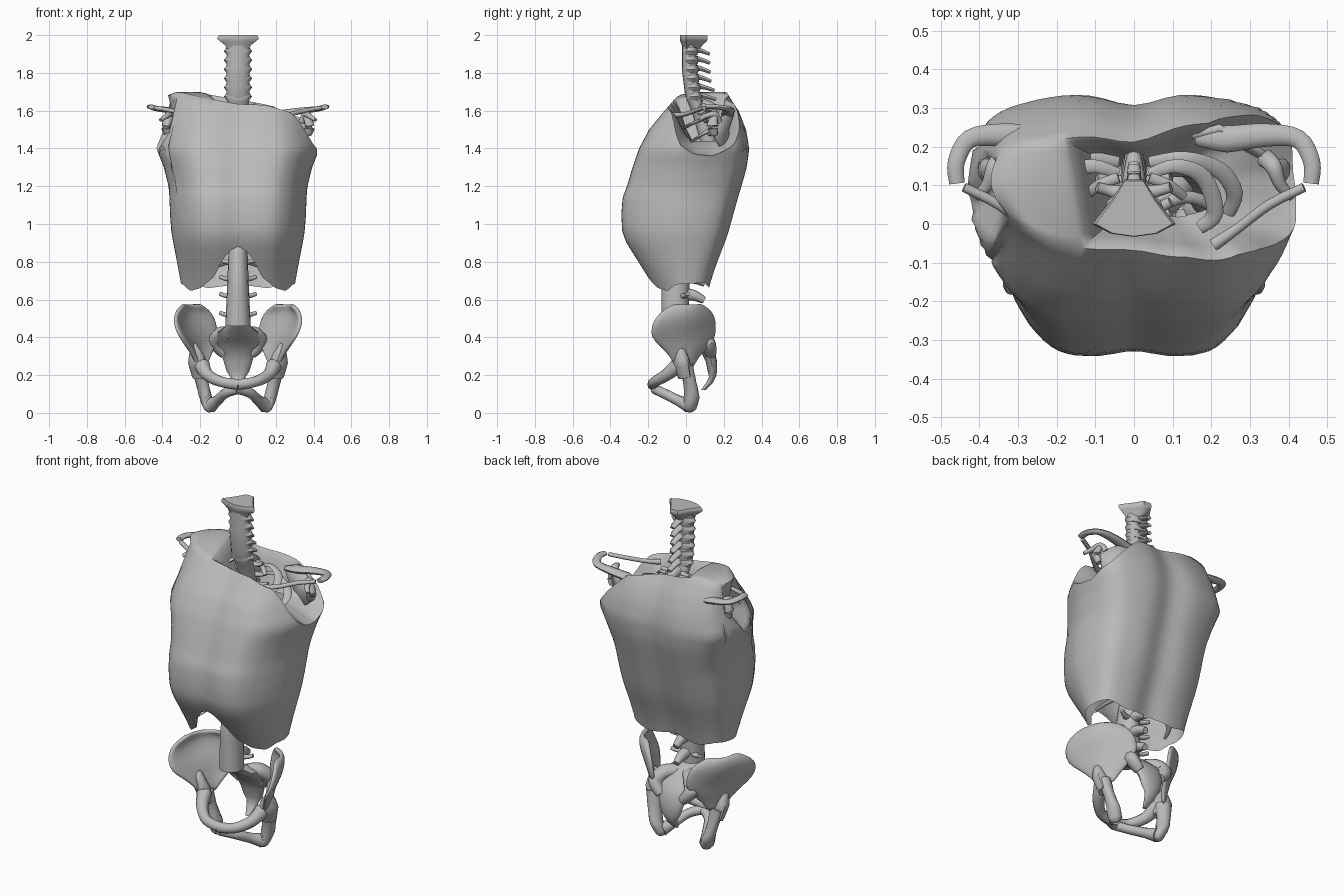
import bpy, bmesh, math
from mathutils import Vector

mat = bpy.data.materials.new("bone_grey")
mat.diffuse_color = (0.5, 0.5, 0.5, 1)


def lerp_table(table, v):
    """Linear lookup in rows of (key, value, ...)."""
    if v <= table[0][0]:
        return table[0][1:]
    for a, b in zip(table, table[1:]):
        if v <= b[0]:
            t = (v - a[0]) / (b[0] - a[0])
            return [p + (q - p) * t for p, q in zip(a[1:], b[1:])]
    return table[-1][1:]


def make(name, verts, faces, angle=45):
    me = bpy.data.meshes.new(name)
    me.from_pydata([tuple(v) for v in verts], [], faces)
    bm = bmesh.new()
    bm.from_mesh(me)
    bmesh.ops.recalc_face_normals(bm, faces=bm.faces)
    bm.to_mesh(me)
    bm.free()
    ob = bpy.data.objects.new(name, me)
    bpy.context.collection.objects.link(ob)
    me.materials.append(mat)
    bpy.ops.object.select_all(action='DESELECT')
    ob.select_set(True)
    bpy.context.view_layer.objects.active = ob
    bpy.ops.object.shade_smooth_by_angle(angle=math.radians(angle))
    return ob


def skin(name, rings, angle=45):
    """Closed rings joined into a capped solid."""
    n = len(rings[0])
    verts = [p for r in rings for p in r]
    faces = [(i * n + j, i * n + (j + 1) % n, (i + 1) * n + (j + 1) % n, (i + 1) * n + j)
             for i in range(len(rings) - 1) for j in range(n)]
    faces += [tuple(range(n)), tuple(range(len(verts) - n, len(verts)))]
    return make(name, verts, faces, angle)


def loft(name, sections, n=16):
    """Horizontal ellipses: (z, y, rx, ry)."""
    return skin(name, [[(rx * math.cos(2 * math.pi * k / n), y + ry * math.sin(2 * math.pi * k / n), z)
                        for k in range(n)] for z, y, rx, ry in sections])


def tube(name, pts, radii, flat=1.0, side=1, n=10, steps=4):
    """Smooth tapered rod through points; flat squashes its height."""
    P = [Vector((p[0] * side, p[1], p[2])) for p in pts]
    path = []
    for i in range(len(P) - 1):
        a, b, c, d = P[max(i - 1, 0)], P[i], P[i + 1], P[min(i + 2, len(P) - 1)]
        for k in range(steps + (i == len(P) - 2)):
            t = k / steps
            q = 0.5 * (2 * b + (c - a) * t + (2 * a - 5 * b + 4 * c - d) * t * t
                       + (3 * b - a - 3 * c + d) * t ** 3)
            path.append((q, radii[i] + (radii[i + 1] - radii[i]) * t))
    rings = []
    for i, (q, r) in enumerate(path):
        tan = path[min(i + 1, len(path) - 1)][0] - path[max(i - 1, 0)][0]
        rot = tan.to_track_quat('Z', 'Y')
        rings.append([q + rot @ Vector((r * math.cos(2 * math.pi * k / n),
                                        r * flat * math.sin(2 * math.pi * k / n), 0)) for k in range(n)])
    return skin(name, rings)


# Torso shell: rows of (z, half width, front y, back y)
BODY = [(0.62, .295, -.15, .12), (0.66, .30, -.17, .13), (0.72, .31, -.205, .147), (0.8, .325, -.255, .175),
        (0.9, .345, -.318, .215), (0.96, .355, -.34, .235), (1.05, .362, -.345, .26), (1.14, .365, -.338, .285),
        (1.2, .37, -.315, .303), (1.3, .395, -.285, .33), (1.4, .435, -.25, .342), (1.5, .405, -.197, .325),
        (1.6, .385, -.115, .285), (1.65, .38, -.07, .25), (1.71, .37, -.03, .215)]
# Cross-section by angle from the front centre: (angle, width share, depth share)
SECTION = [(0, 0, -1), (20, .30, -1), (36, .54, -.97), (46, .68, -.84), (58, .81, -.62), (72, .92, -.34), (90, 1, 0),
           (105, .985, .36), (120, .93, .64), (135, .82, .83), (152, .58, .94), (168, .28, 1), (180, 0, 1)]
# Lower and upper rims by angle from the front centre
LOW = [(0, .88), (8, .86), (18, .80), (27, .72), (45, .66), (62, .645), (80, .68), (130, .69), (155, .66), (180, .68)]
RIM = [(-180, 1.66), (-150, 1.70), (-125, 1.68), (-116, 1.67), (-112, 1.52), (-90, 1.36), (-68, 1.48),
       (-64, 1.67), (-50, 1.69), (-24, 1.66), (0, 1.635), (25, 1.63), (50, 1.59), (62, 1.53), (75, 1.42),
       (90, 1.37), (105, 1.36), (125, 1.42), (140, 1.52), (155, 1.62), (180, 1.66)]


def body_point(phi, z):
    w, f, b = lerp_table(BODY, z)
    # averaged neighbours round off the section corners
    sx, sy = [sum(v) / 3 for v in zip(*[
        (math.copysign(1, q) * u[0], u[1]) for q in (phi - 6, phi, phi + 6)
        for q in [(q + 180) % 360 - 180] for u in [lerp_table(SECTION, abs(q))]])]
    x, y = w * sx, (f + b) / 2 + (b - f) / 2 * sy
    if sy < 0:                                   # breastbone and backbone furrows
        y += 0.015 * math.exp(-(x / 0.07) ** 2)
    else:
        y -= 0.032 * math.exp(-(x / 0.09) ** 2)
    return Vector((x, y, z))


ROWS, COLS = 28, 90
verts, faces = [], []
for k in range(COLS):
    phi = -180 + 4 * k
    lo, hi = lerp_table(LOW, abs(phi))[0], lerp_table(RIM, phi)[0]
    verts += [body_point(phi, lo + (hi - lo) * i / ROWS) for i in range(ROWS + 1)]
R = ROWS + 1
for k in range(COLS):
    m = (k + 1) % COLS
    faces += [(k * R + i, m * R + i, m * R + i + 1, k * R + i + 1) for i in range(ROWS)]


def rim(phi):
    return ((phi + 180) // 4 % COLS) * R + ROWS


# Shoulder roof on the covered side, from front rim to back rim
strips = []
for phi in range(-64, -23, 4):
    a, b = rim(phi), rim(-180 - phi)
    strip = [a]
    for j in range(1, 10):
        t = j / 10
        p = verts[a].lerp(verts[b], t)
        p.z += 0.012 * math.sin(math.pi * t)
        p.x -= (0.03 if phi < -30 else 0) * math.sin(math.pi * t)
        strip.append(len(verts))
        verts.append(p)
    strips.append(strip + [b])
for s, t in zip(strips, strips[1:]):
    faces += [(s[j], t[j], t[j + 1], s[j + 1]) for j in range(10)]


def fold_in(loop, centre, depths):
    """Fold an open rim inwards; depths are (sideways, downwards) shares."""
    prev = loop
    for h, v in depths:
        ring = []
        for i in loop:
            p, c = verts[i], Vector(centre)
            ring.append(len(verts))
            verts.append(Vector((p.x + (c.x - p.x) * h, p.y + (c.y - p.y) * h, p.z + (c.z - p.z) * v)))
        n = len(loop)
        faces.extend((prev[j], prev[(j + 1) % n], ring[(j + 1) % n], ring[j]) for j in range(n))
        prev = ring


# Neck opening and arm opening folded inwards
fold_in([rim(p) for p in range(-24, 205, 4)] + strips[-1][-2:0:-1], (.05, .10, 1.44),
        [(.08, .04), (.2, .3), (.38, .7), (.58, 1)])
fold_in([rim(p) for p in range(-116, -63, 4)] + strips[0][1:-1], (-.33, .10, 1.50),
        [(.15, .12), (.45, .45), (.78, .78)])
make("torso_shell", verts, faces, 60)

# Spine: (z, centre y, rx, ry)
SPINE = [(0.46, -.06, .067, .07), (0.7, -.055, .056, .075), (0.88, -.02, .05, .07), (1.0, .07, .048, .06),
         (1.2, .14, .045, .05), (1.4, .13, .043, .045), (1.58, .075, .05, .04), (1.68, .035, .062, .04),
         (1.8, .02, .062, .04), (1.95, .015, .058, .036)]
heights = [0.46 + (1.95 - 0.46) * i / 40 for i in range(41)]
loft("spine_column", [(z, *lerp_table(SPINE, z)) for z in heights])

# Neck vertebrae: ridge, side processes and drooping spine
for i in range(6):
    z = 1.675 + 0.048 * i
    y = lerp_table(SPINE, z)[0]
    loft("neck_ridge", [(z - .02, y + .005, .06, .039), (z, y + .006, .075, .043), (z + .02, y + .005, .06, .039)])
    tube("neck_spine", [(0, y + .02, z + .012), (0, y + .07, z), (0, y + .11 + .012 * (i < 2), z - .016)],
         [.03, .02, .015], .6)

# Trunk vertebrae: arches behind the column
for z in [.52, .62, .71, .80, .9, 1.0, 1.1, 1.2, 1.3, 1.4, 1.48, 1.55, 1.62]:
    y, rx, ry = lerp_table(SPINE, z)
    reach = .10 if z > 1.45 or z < .85 else .07
    tube("back_spine", [(0, y + ry * .6, z + .01), (0, y + ry + .03, z), (0, y + ry + reach - .02, z - .025)],
         [.035, .028, .018], 1, n=8)
    for s in (-1, 1):
        tube("side_process", [(.03, y + ry * .5, z), (.065, y + ry * .7, z), (.095, y + ry * .9, z + .01)],
             [.022, .015, .013], .8, s)

# Flared cap on top of the neck
CAP = [(-.108, 0), (-.06, -.025), (0, -.033), (.06, -.025), (.108, 0), (.06, .06), (.025, .115), (-.025, .115), (-.06, .06)]
skin("neck_cap", [[(x * k, .01 + (y - .01) * m, z) for x, y in CAP]
                  for z, k, m in [(1.91, .5, .5), (1.945, .62, .72), (1.965, .85, .93), (1.978, 1, 1),
                                  (1.99, 1, 1), (2.0, .92, .97)]])

for s in (-1, 1):
    # Rib stubs near the collar and under the chest
    tube("top_rib", [(.04, .13, 1.59), (.11, .15, 1.60), (.18, .12, 1.57), (.21, .03, 1.53), (.17, -.01, 1.51)],
         [.014, .018, .022, .022, .016], .4, s)
    tube("second_rib", [(.04, .16, 1.53), (.13, .17, 1.55), (.22, .14, 1.51), (.26, .08, 1.47), (.24, .02, 1.43)],
         [.014, .018, .022, .022, .016], .4, s)
    tube("short_rib", [(.04, .12, 1.62), (.09, .10, 1.61), (.13, .07, 1.58)], [.014, .015, .012], .6, s)
    tube("floating_rib", [(.04, .03, .80), (.13, .07, .77), (.21, .04, .72), (.24, -.03, .69)],
         [.014, .016, .016, .008], .7, s)

    # Collar bone
    tube("collar_bone", [(.205, -.055, 1.575), (.27, -.01, 1.58), (.35, .05, 1.60), (.44, .095, 1.615)],
         [.017, .013, .013, .012], .9, s)

    # Shoulder blade with ridge, hook and lower tip
    blade = [(.15, .23, 1.58), (.22, .25, 1.60), (.31, .20, 1.57), (.375, .15, 1.53), (.36, .16, 1.45), (.28, .20, 1.38),
             (.24, .21, 1.36), (.18, .23, 1.46)]
    ob = make("shoulder_blade", [(x * s, y, z) for x, y, z in blade] + [(.26 * s, .215, 1.48)],
              [(i, (i + 1) % 8, 8) for i in range(8)])
    mod = ob.modifiers.new("thickness", 'SOLIDIFY')
    mod.thickness, mod.offset = .018, 0
    tube("shoulder_ridge", [(.16, .225, 1.57), (.24, .22, 1.585), (.34, .23, 1.60), (.425, .22, 1.61),
                            (.46, .16, 1.62), (.458, .105, 1.62)], [.02, .035, .03, .024, .022, .02], .6, s)
    tube("shoulder_hook", [(.34, .17, 1.54), (.36, .15, 1.58), (.38, .10, 1.57), (.41, .07, 1.55)],
         [.025, .022, .016, .012], .8, s)
    tube("shoulder_socket", [(.36, .15, 1.57), (.38, .14, 1.52), (.37, .15, 1.47)], [.02, .032, .02], .8, s)

    # Hip wing: rows of (z, front x, front y, back x, back y, bulge)
    wing = [(.24, .205, -.055, .17, .035, .015), (.30, .23, -.085, .145, .06, .025), (.35, .268, -.135, .12, .12, .03),
            (.40, .305, -.19, .105, .155, .035), (.46, .334, -.185, .11, .157, .045), (.51, .336, -.16, .125, .15, .05),
            (.55, .315, -.115, .155, .12, .045), (.575, .28, -.065, .195, .07, .03)]
    M = 9
    vs = []
    for z, fx, fy, bx, by, bulge in wing:
        for j in range(M):
            t = j / (M - 1)
            o = bulge * math.sin(math.pi * t) * .75
            vs.append((s * (fx + (bx - fx) * t + o), fy + (by - fy) * t + o, z))
    fs = [(i * M + j, i * M + j + 1, (i + 1) * M + j + 1, (i + 1) * M + j)
          for i in range(len(wing) - 1) for j in range(M - 1)]
    ob = make("hip_wing", vs, fs, 60)
    mod = ob.modifiers.new("thickness", 'SOLIDIFY')
    mod.thickness, mod.offset = .025, 0
    ob.modifiers.new("rounding", 'SUBSURF').levels = 1

    # Hip socket, pubic arch and seat bone
    tube("hip_socket", [(.23, -.035, .37), (.225, -.035, .33), (.215, -.025, .27), (.20, -.005, .19)],
         [.008, .035, .055, .045], .75, s)
    tube("pubic_arm", [(.205, -.02, .285), (.19, -.045, .25), (.16, -.105, .20), (.09, -.165, .165), (0, -.175, .15)],
         [.015, .042, .032, .028, .03], 1, s)
    tube("seat_bone", [(.205, .0, .25), (.19, .02, .16), (.17, .03, .08), (.15, .02, .03), (.14, .015, .01)],
         [.045, .038, .042, .038, .02], .8, s)
    tube("seat_arm", [(.145, .015, .04), (.11, -.04, .065), (.065, -.12, .105), (0, -.165, .125)],
         [.04, .028, .026, .026], 1, s)
    # Sacrum side joined to the hip wing
    tube("sacrum_side", [(.04, .03, .42), (.09, .075, .415), (.115, .115, .37), (.07, .13, .31)],
         [.04, .045, .045, .03], .9, s)

# Sacrum and tail bone
loft("sacrum", [(.47, -.04, .055, .05), (.43, .01, .105, .06), (.38, .075, .12, .05), (.33, .115, .095, .038),
                (.27, .135, .075, .03), (.22, .14, .06, .025), (.19, .14, .04, .018), (.16, .125, .03, .018),
                (.12, .09, .012, .012)])
